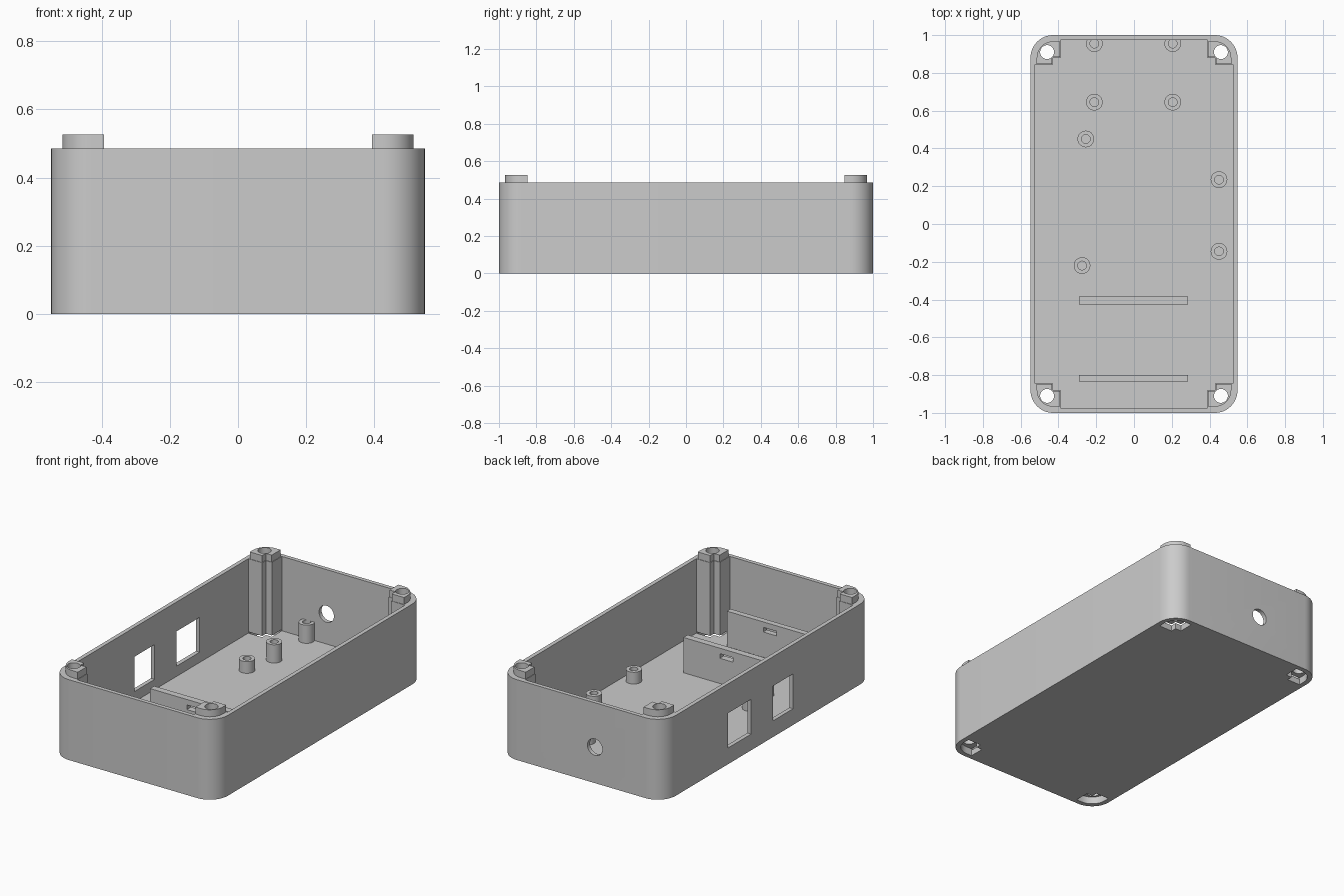
import bpy
import bmesh
from math import sin, cos, pi, radians
from mathutils import Matrix, Vector

default = bpy.data.objects.get("Cube")
if default:
    bpy.data.objects.remove(default, do_unlink=True)

HALF_X, HALF_Y = 0.548, 1.0
RADIUS, WALL = 0.12, 0.025
FLOOR, RIM, LIP_TOP = 0.036, 0.485, 0.527
HOLE_X, HOLE_Y = 0.46, 0.91
CORNERS = [(sx, sy) for sx in (-1, 1) for sy in (-1, 1)]

grey = bpy.data.materials.new("matte grey plastic")
grey.use_nodes = True
colour = (0.6, 0.6, 0.6, 1)
grey.diffuse_color = colour
grey.node_tree.nodes["Principled BSDF"].inputs["Base Color"].default_value = colour
parts = []


def arc(cx, cy, r, start, end, steps):
    return [(cx + r * cos(start + (end - start) * i / steps),
             cy + r * sin(start + (end - start) * i / steps)) for i in range(steps + 1)]


def circle(cx, cy, r):
    return arc(cx, cy, r, 0, 2 * pi, 32)[:-1]


def rectangle(x0, y0, x1, y1):
    return [(x0, y0), (x1, y0), (x1, y1), (x0, y1)]


def mirrored(points, sx, sy):
    return [(x * sx, y * sy) for x, y in points]


def prism(name, points, z0, z1, matrix=None):
    """Extrude a flat outline from z0 to z1."""
    bm = bmesh.new()
    face = bm.faces.new([bm.verts.new((x, y, z0)) for x, y in points])
    grown = bmesh.ops.extrude_face_region(bm, geom=[face])["geom"]
    top = [v for v in grown if isinstance(v, bmesh.types.BMVert)]
    bmesh.ops.translate(bm, verts=top, vec=Vector((0, 0, z1 - z0)))
    if matrix:
        bm.transform(matrix)
    bmesh.ops.recalc_face_normals(bm, faces=bm.faces)
    mesh = bpy.data.meshes.new(name)
    bm.to_mesh(mesh)
    bm.free()
    mesh.materials.append(grey)
    obj = bpy.data.objects.new(name, mesh)
    bpy.context.scene.collection.objects.link(obj)
    return obj


def part(*args):
    obj = prism(*args)
    parts.append(obj)
    return obj


def cut(obj, *args):
    """Subtract a prism from a part and discard the cutter."""
    cutter = prism("cutter", *args)
    cutter.hide_render = True
    mod = obj.modifiers.new("cut", "BOOLEAN")
    mod.operation, mod.solver, mod.object = "DIFFERENCE", "EXACT", cutter
    bpy.context.view_layer.objects.active = obj
    bpy.ops.object.modifier_apply(modifier=mod.name)
    bpy.data.objects.remove(cutter, do_unlink=True)


def corner_outline(inset, gap):
    """Notched outline of a screw post in the +x +y corner."""
    ex, ey, r = HALF_X - inset, HALF_Y - inset, RADIUS - inset
    return [(0.43 + gap, 0.845 + gap), (ex, 0.845 + gap),
            *arc(ex - r, ey - r, r, 0, pi / 2, 10),
            (0.39 + gap, ey), (0.39 + gap, 0.88 + gap), (0.43 + gap, 0.88 + gap)]


# Case body: rounded block hollowed around the four notched screw posts
outline = []
for i, (sx, sy) in enumerate([(1, 1), (-1, 1), (-1, -1), (1, -1)]):
    outline += arc(sx * (HALF_X - RADIUS), sy * (HALF_Y - RADIUS), RADIUS,
                   i * pi / 2, (i + 1) * pi / 2, 12)
case = part("case_body", outline, 0, RIM)

ix, iy = HALF_X - WALL, HALF_Y - WALL
notch = [(ix, 0.845), (0.43, 0.845), (0.43, 0.88), (0.39, 0.88), (0.39, iy)]
cavity = (notch + mirrored(notch[::-1], -1, 1)
          + mirrored(notch, -1, -1) + mirrored(notch[::-1], 1, -1))
cut(case, cavity, FLOOR, 1)

# Stacking recesses, screw holes and raised lips at the corners
for sx, sy in CORNERS:
    bore = circle(sx * HOLE_X, sy * HOLE_Y, 0.037)
    cut(case, mirrored(corner_outline(0.029, 0), sx, sy), -0.1, 0.044)
    cut(case, bore, -0.1, 1)
    side = "left" if sx > 0 else "right"
    end = "back" if sy > 0 else "front"
    lip = part(f"{end}_{side}_lip", mirrored(corner_outline(0.033, 0.003), sx, sy),
               RIM - 0.005, LIP_TOP)
    cut(lip, bore, -0.1, 1)

# Two connector windows in the right wall
for y0, y1 in [(-0.238, -0.048), (0.162, 0.381)]:
    cut(case, rectangle(-0.6, y0, -0.5, y1), 0.098, 0.308)

# Round cable hole in the back wall
toward_back = Matrix.Translation((-0.092, 0, 0.217)) @ Matrix.Rotation(radians(-90), 4, "X")
cut(case, circle(0, 0, 0.05), 0.95, 1.05, toward_back)

# Board standoffs: tall ones at the back, short ones in the middle
tall = [(x, y, 0.146) for x in (-0.21, 0.205) for y in (0.645, 0.955)]
short = [(x, y, 0.107) for x, y in
         [(-0.255, 0.45), (0.45, 0.235), (0.45, -0.145), (-0.275, -0.22)]]
for x, y, top in tall + short:
    standoff = part("standoff", circle(x, y, 0.044), FLOOR - 0.01, top)
    cut(standoff, circle(x, y, 0.023), FLOOR, 1)

# Battery ribs with a strap slot
for y0, y1 in [(-0.425, -0.385), (-0.835, -0.80)]:
    rib = part("battery_rib", rectangle(-0.29, y0, 0.287, y1), FLOOR - 0.01, 0.249)
    cut(rib, rectangle(-0.044, y0 - 0.1, 0.044, y1 + 0.1), 0.188, 0.216)

# Smooth the rounded walls, keep the edges crisp
bpy.ops.object.select_all(action="DESELECT")
for obj in parts:
    obj.select_set(True)
bpy.context.view_layer.objects.active = case
bpy.ops.object.shade_smooth_by_angle(angle=radians(30))
